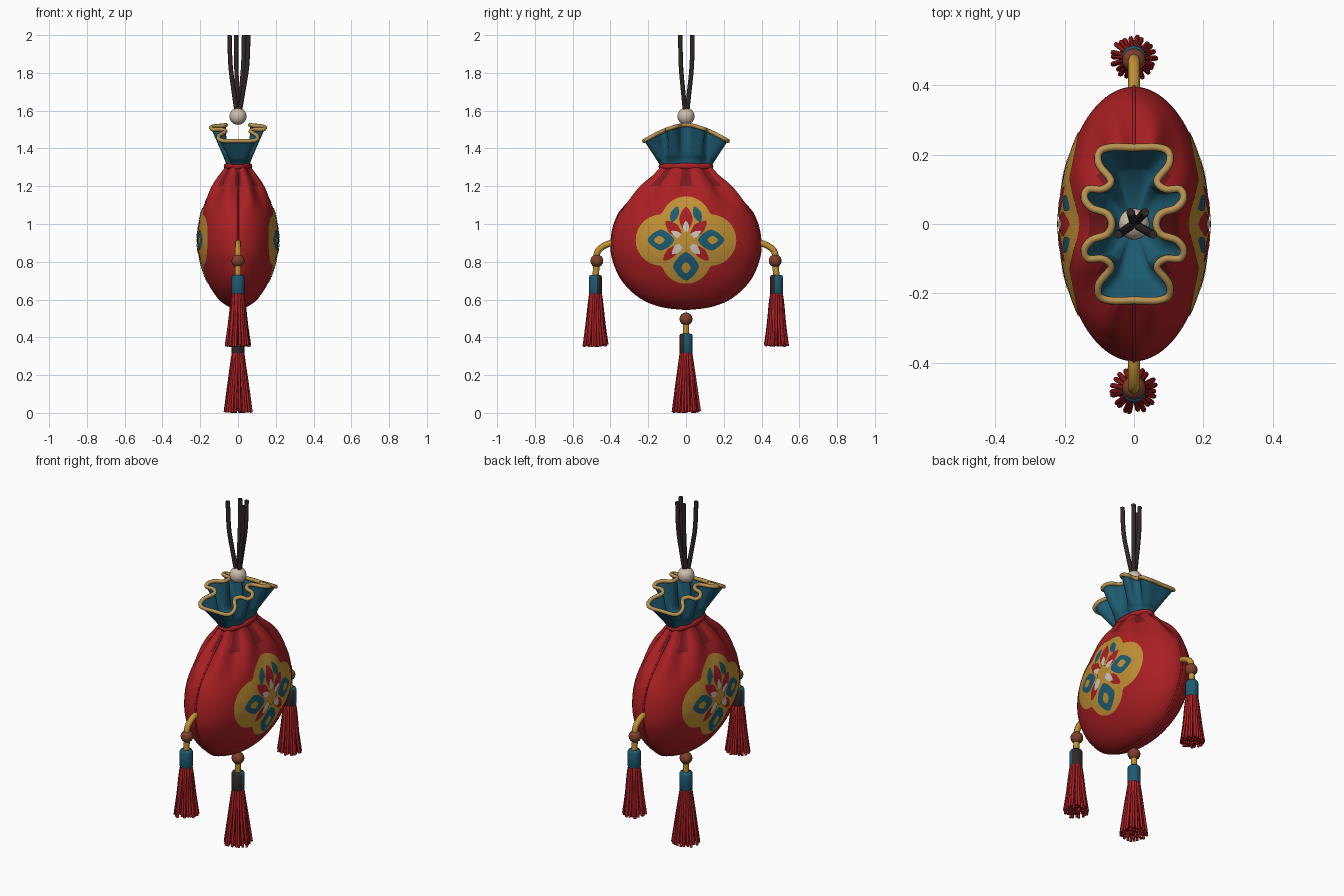
import bpy, math, random
from mathutils import Vector
from mathutils.bvhtree import BVHTree

random.seed(4)
if "Cube" in bpy.data.objects:
    bpy.data.objects.remove(bpy.data.objects["Cube"])


def material(name, r, g, b):
    m = bpy.data.materials.new(name)
    m.use_nodes = True
    m.diffuse_color = (r, g, b, 1)
    bsdf = next(n for n in m.node_tree.nodes if n.type == 'BSDF_PRINCIPLED')
    bsdf.inputs["Base Color"].default_value = (r, g, b, 1)
    bsdf.inputs["Roughness"].default_value = 0.7
    return m


RED = material("red silk", 0.4, 0.014, 0.017)
DEEP = material("deep red silk", 0.2, 0.01, 0.012)
TEAL = material("teal silk", 0.012, 0.105, 0.165)
GOLD = material("gold thread", 0.53, 0.28, 0.035)
PALE = material("pale gold trim", 0.47, 0.29, 0.085)
DARK = material("dark cord", 0.03, 0.021, 0.022)
PEARL = material("cream bead", 0.6, 0.51, 0.4)
WOOD = material("brown bead", 0.21, 0.05, 0.025)
WHITE = material("white thread", 0.6, 0.57, 0.5)


def smooth_path(points, steps, closed=False):
    """Catmull-Rom interpolation through points."""
    p = [Vector(q) for q in points]
    n, out = len(p), []
    pick = (lambda i: p[i % n]) if closed else (lambda i: p[max(0, min(n - 1, i))])
    for i in range(n if closed else n - 1):
        a, b, c, d = (pick(i + k) for k in (-1, 0, 1, 2))
        for s in range(steps):
            t = s / steps
            out.append(0.5 * (2 * b + (c - a) * t + (2 * a - 5 * b + 4 * c - d) * t * t
                              + (3 * b - a - 3 * c + d) * t ** 3))
    return out if closed else out + [p[-1]]


def mesh_object(name, verts, faces, mats, rule=None):
    me = bpy.data.meshes.new(name)
    me.from_pydata(verts, [], faces)
    for m in mats:
        me.materials.append(m)
    for poly in me.polygons:
        poly.use_smooth = True
        if rule:
            poly.material_index = rule(poly)
    ob = bpy.data.objects.new(name, me)
    bpy.context.collection.objects.link(ob)
    return ob


def ring_faces(rows, n):
    return [(r * n + i, r * n + (i + 1) % n, (r + 1) * n + (i + 1) % n, (r + 1) * n + i)
            for r in range(rows - 1) for i in range(n)]


def tubes(name, paths, radius, mat, closed=False, sides=2):
    cu = bpy.data.curves.new(name, 'CURVE')
    cu.dimensions = '3D'
    cu.bevel_depth, cu.bevel_resolution, cu.use_fill_caps = radius, sides, True
    for path in paths:
        sp = cu.splines.new('POLY')
        sp.points.add(len(path) - 1)
        for q, v in zip(sp.points, path):
            q.co = (*v, 1)
        sp.use_cyclic_u = closed
        sp.use_smooth = True
    cu.materials.append(mat)
    ob = bpy.data.objects.new(name, cu)
    bpy.context.collection.objects.link(ob)


def bead(name, loc, radius, mat):
    bpy.ops.mesh.primitive_uv_sphere_add(segments=24, ring_count=14, radius=radius, location=loc)
    ob = bpy.context.object
    ob.name = name
    ob.data.materials.append(mat)
    bpy.ops.object.shade_smooth()


# Pouch body: oval sections (half depth, half width, height), gathered near the neck
profile = smooth_path([(0.004, 0.01, 0.55), (0.055, 0.13, 0.565), (0.11, 0.24, 0.61), (0.165, 0.335, 0.7),
                       (0.2, 0.385, 0.81), (0.213, 0.395, 0.9), (0.206, 0.378, 1.0), (0.182, 0.328, 1.1),
                       (0.14, 0.245, 1.2), (0.1, 0.175, 1.26), (0.062, 0.13, 1.31)], 5)
N = 128
body = []
for a, b, z in profile:
    fold = 0.075 * max(0, min(1, (z - 1.06) / 0.12))
    for i in range(N):
        t = math.tau * i / N
        k = 1 - fold * (0.2 + math.cos(8 * t))
        body.append(Vector((a * k * math.cos(t), b * k * math.sin(t), z)))
body_faces = ring_faces(len(profile), N) + [tuple(reversed(range(N)))]


def crease(poly):
    """Deep folds close to the neck."""
    c = poly.center
    depth = math.cos(8 * math.atan2(c.y / 0.245, c.x / 0.14))
    return int(c.z > 1.2 and depth > 0.4)


mesh_object("pouch_body", body, body_faces, [RED, DEEP], crease)
surface = BVHTree.FromPolygons(body, body_faces)

# Seam following both narrow edges of the pouch
seams = [[body[r * N + q] for r in range(len(profile) - 4)] for q in (N // 4, 3 * N // 4)]
tubes("side_seam", [seams[0][::-1] + seams[1]], 0.005, RED)

# Ruffled collar, its closed throat and the trim along its rim
quarter = [(0, 0.22), (0.065, 0.221), (0.1, 0.207), (0.1, 0.17), (0.066, 0.125), (0.09, 0.1),
           (0.132, 0.1), (0.143, 0.074), (0.122, 0.046), (0.078, 0.03), (0.064, 0)]
half = quarter + [(x, -y) for x, y in reversed(quarter[:-1])]
outline = half + [(-x, y) for x, y in reversed(half[1:-1])]
rim = [Vector((p.x, p.y, 1.525 - 0.085 * (min(abs(p.y), 0.22) / 0.22) ** 1.6))
       for p in smooth_path([(x, y, 0) for x, y in outline], 4, True)]
M = len(rim)
neck = [Vector((0.06 * math.sin(math.tau * i / M), 0.13 * math.cos(math.tau * i / M), 1.3)) for i in range(M)]
ROWS = 9
collar = [n.lerp(r, k / (ROWS - 1)) for k in range(ROWS) for n, r in zip(neck, rim)]
throat = [(2 * M + (i + 1) % M, 2 * M + i, len(collar)) for i in range(M)]
mesh_object("ruffled_collar", collar + [Vector((0, 0, 1.335))], ring_faces(ROWS, M) + throat, [TEAL])
tubes("collar_trim", [rim], 0.011, PALE, True)

# Tie around the neck
tie = [(0.058 * math.cos(math.tau * i / 48), 0.127 * math.sin(math.tau * i / 48), 1.305) for i in range(48)]
tubes("neck_tie", [tie], 0.018, RED, True, 3)

# Hanging cords and their bead
bead("hanging_bead", (0, 0, 1.57), 0.045, PEARL)
ends = [(-0.045, -0.03), (-0.01, 0.034), (0.032, 0.034), (0.055, -0.03)]
tubes("hanging_cords", [smooth_path([(x * 0.15, y * 0.15, 1.59), (x * 0.5, y * 0.5, 1.7),
                                     (x * 0.88, y * 0.9, 1.84), (x, y, 2.0)], 6) for x, y in ends],
      0.012, DARK)


# Embroidered medallions laid on the broad sides
def lobes(t):
    best = 0
    for k in range(4):
        d, r = (0.13, 0.135) if k % 2 == 0 else (0.098, 0.132)
        delta = t - k * math.pi / 2
        root = r * r - (d * math.sin(delta)) ** 2
        if root > 0:
            best = max(best, d * math.cos(delta) + math.sqrt(root))
    return best


def leaf(length, width, angle, n=24):
    pts = []
    for i in range(n):
        t = math.tau * i / n
        u = math.copysign(abs(math.cos(t)) ** 1.4, math.cos(t)) * length
        v = math.copysign(abs(math.sin(t)) ** 1.4, math.sin(t)) * width
        pts.append((u * math.cos(angle) - v * math.sin(angle), u * math.sin(angle) + v * math.cos(angle)))
    return pts


def add_plate(data, side, cy, cz, pts, lift, mat, rings):
    verts, faces, idx = data
    base, n = len(verts), len(pts)
    coords = [(y * k / rings, z * k / rings) for k in range(rings, 0, -1) for y, z in pts] + [(0, 0)]
    for y, z in coords:
        hit = surface.ray_cast(Vector((side, cy + y, cz + z)), Vector((-side, 0, 0)))
        verts.append(hit[0] + hit[1] * lift * (1 if hit[1].x * side > 0 else -1))
    new = ring_faces(rings, n)
    new += [((rings - 1) * n + i, (rings - 1) * n + (i + 1) % n, rings * n) for i in range(n)]
    for f in new:
        f = tuple(base + v for v in f)
        faces.append(f if side > 0 else f[::-1])
        idx.append(mat)


P = math.pi
# y, z, half length, half width, angle, lift, colour slot (gold, teal, red, white)
motifs = [(0.132, 0, 0.07, 0.055, 0, 0.005, 1), (0.14, 0, 0.028, 0.022, 0, 0.007, 0),
          (0.065, 0.058, 0.06, 0.03, P / 4, 0.005, 2), (0.08, -0.068, 0.055, 0.026, -P / 4, 0.005, 2),
          (0.045, -0.045, 0.04, 0.02, -P / 4, 0.007, 3), (0.045, 0.028, 0.038, 0.016, P / 6, 0.007, 3),
          (0.06, 0.135, 0.045, 0.022, P * 0.62, 0.005, 1)]
motifs += [(-y, z, l, w, P - a, h, m) for y, z, l, w, a, h, m in motifs]
motifs += [(0, -0.138, 0.075, 0.068, P / 2, 0.005, 1), (0, -0.145, 0.03, 0.024, P / 2, 0.007, 0),
           (0, 0.11, 0.065, 0.036, P / 2, 0.005, 2), (0, 0.068, 0.032, 0.016, P / 2, 0.007, 3),
           (0, 0, 0.045, 0.045, 0, 0.008, 0)]
for name, side in (("left", 1), ("right", -1)):
    data = ([], [], [])
    flower = [(lobes(t) * math.cos(t), lobes(t) * math.sin(t)) for t in (math.tau * i / 72 for i in range(72))]
    add_plate(data, side, 0, 0.915, flower, 0.003, 0, 14)
    for y, z, l, w, a, h, m in motifs:
        add_plate(data, side, y, 0.915 + z, leaf(l, w, a), h, m, 4)
    mesh_object(name + "_medallion", data[0], data[1], [GOLD, TEAL, RED, WHITE],
                lambda poly: data[2][poly.index])


# Tassels: bead, stem, cap with a dark inward face, and flared strands
def tassel(name, y, bead_y, bead_z, cap_top, cap_low, low, flare, inward):
    bead(name + "_bead", (0, bead_y, bead_z), 0.034, WOOD)
    tubes(name + "_stem", [[(0, bead_y, bead_z), (0, y, cap_top - 0.01)]], 0.017, GOLD)
    rings = [(0.012, cap_low), (0.03, cap_low), (0.035, cap_low + 0.01), (0.035, cap_top - 0.012),
             (0.03, cap_top - 0.002), (0.018, cap_top)]
    verts = [(r * math.cos(math.tau * i / 24), y + r * math.sin(math.tau * i / 24), z)
             for r, z in rings for i in range(24)]
    mesh_object(name + "_cap", verts, ring_faces(len(rings), 24), [TEAL, DARK],
                lambda poly: int((poly.center.y - y) * inward > 0.01))
    strands = []
    for count, share in ((22, 1.0), (14, 0.66), (7, 0.3)):
        for i in range(count):
            t = math.tau * (i + random.uniform(-0.25, 0.25)) / count
            reach = flare * share * random.uniform(0.9, 1.05)
            bottom = low + random.uniform(0, 0.012)
            keys = [(0.026 * share, cap_low + 0.01), (0.034 * share, cap_low - 0.04),
                    (reach * 0.75, (cap_low + low) / 2 - 0.02), (reach, bottom)]
            strands.append(smooth_path([(r * math.cos(t), y + r * math.sin(t), z) for r, z in keys], 3))
    tubes(name + "_strands", strands, 0.0075, RED, sides=1)


tassel("bottom_tassel", 0, 0, 0.497, 0.42, 0.31, 0.0, 0.071, -1)
for name, s in (("front", -1), ("back", 1)):
    tassel(name + "_tassel", s * 0.479, s * 0.472, 0.805, 0.73, 0.625, 0.35, 0.061, -s)
    tubes(name + "_tassel_cord", [smooth_path([(0, s * y, z) for y, z in
          ((0.375, 0.9), (0.41, 0.895), (0.448, 0.875), (0.47, 0.848), (0.474, 0.8))], 5)], 0.017, GOLD)
